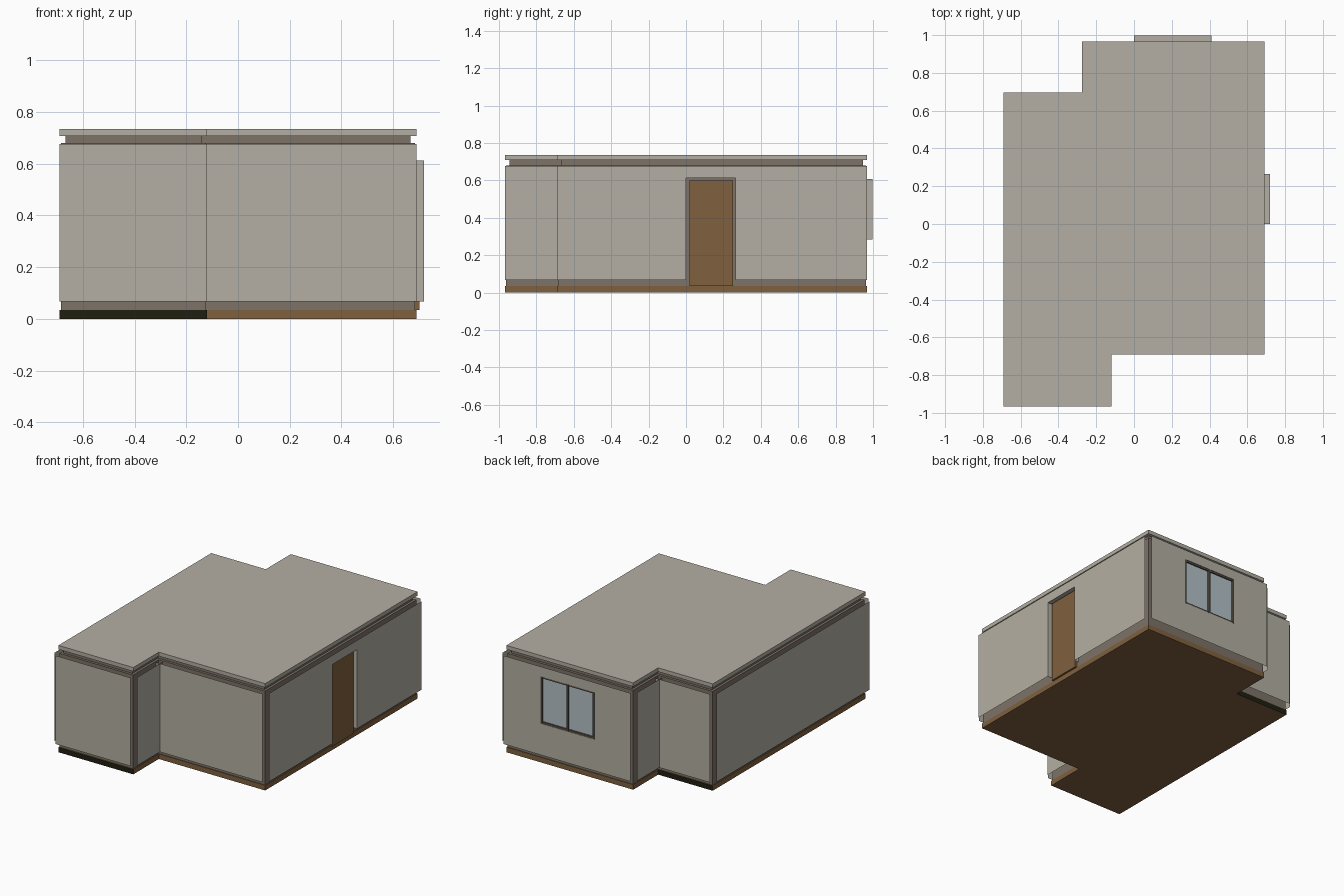
import bpy, bmesh
from mathutils import Vector

if "Cube" in bpy.data.objects:
    bpy.data.objects.remove(bpy.data.objects["Cube"])


def material(name, hexa):
    m = bpy.data.materials.new(name)
    srgb = [int(hexa[i:i + 2], 16) / 255 for i in (0, 2, 4)]
    m.diffuse_color = [c / 12.92 if c < 0.04 else ((c + 0.055) / 1.055) ** 2.4 for c in srgb] + [1]
    m.use_nodes = True
    m.node_tree.nodes["Principled BSDF"].inputs["Base Color"].default_value = m.diffuse_color
    return m


PLASTER = material("warm grey plaster", "b4afa3")
TRIM = material("grey brown trim", "7d7368")
WOOD = material("brown wood", "80613f")
DARK = material("dark olive", "1f1f10")
GLASS = material("pale blue glass", "b4c1c7")
FRAME = material("dark window frame", "5c5348")

# Stepped footprint, counter-clockwise from the front left corner
PLAN = [Vector(p) for p in [(-.69, -.967), (-.12, -.967), (-.12, -.69), (.69, -.69),
                            (.69, .967), (-.275, .967), (-.275, .695), (-.69, .695)]]
N = len(PLAN)
OFFSET = 0.03      # gap between inner walls and outer panels
Z0, Z1 = 0.068, 0.676


def direction(i):
    return (PLAN[(i + 1) % N] - PLAN[i]).normalized()


def outward(i):
    d = direction(i)
    return Vector((d.y, -d.x))


def finish(name, bm, *mats):
    me = bpy.data.meshes.new(name)
    bm.to_mesh(me)
    bm.free()
    ob = bpy.data.objects.new(name, me)
    bpy.context.collection.objects.link(ob)
    for m in mats:
        me.materials.append(m)
    return ob


def prism(name, inset, z0, z1, *mats):
    bm = bmesh.new()
    pts = [PLAN[i] - inset * (outward(i) + outward(i - 1)) for i in range(N)]
    f = bm.faces.new([bm.verts.new((p.x, p.y, z0)) for p in pts])
    ext = bmesh.ops.extrude_face_region(bm, geom=[f])["geom"]
    bmesh.ops.translate(bm, vec=(0, 0, z1 - z0),
                        verts=[g for g in ext if isinstance(g, bmesh.types.BMVert)])
    bmesh.ops.recalc_face_normals(bm, faces=bm.faces)
    return finish(name, bm, *mats)


def box(name, lo, hi, mat):
    bm = bmesh.new()
    bmesh.ops.create_cube(bm, size=1)
    for v in bm.verts:
        v.co = [(a + b) / 2 + c * (b - a) for a, b, c in zip(lo, hi, v.co)]
    return finish(name, bm, mat)


def panel(name, i, hole=None):
    """Thin outer wall sheet on footprint side i, with an optional opening and its reveal."""
    d, n = direction(i), outward(i)
    length = (PLAN[(i + 1) % N] - PLAN[i]).length
    bm = bmesh.new()

    def quad(*corners):
        vs = []
        for u, z, depth in corners:
            p = PLAN[i] + d * u + n * depth
            vs.append(bm.verts.new((p.x, p.y, z)))
        bm.faces.new(vs)

    us, zs = {0, length}, {Z0, Z1}
    if hole:
        a, b, c, e = hole
        us |= {a, b}
        zs |= {c, e}
    us, zs = sorted(us), sorted(zs)
    for u0, u1 in zip(us, us[1:]):
        for z0, z1 in zip(zs, zs[1:]):
            if hole and u0 == a and z0 == c:
                continue
            quad((u0, z0, OFFSET), (u1, z0, OFFSET), (u1, z1, OFFSET), (u0, z1, OFFSET))
    if hole:
        ring = [(a, c), (a, e), (b, e), (b, c)]
        for k in range(4):
            (p, q), (r, s) = ring[k], ring[(k + 1) % 4]
            if q == s == Z0:
                continue       # doorway is open at the bottom
            quad((p, q, OFFSET), (r, s, OFFSET), (r, s, -.005), (p, q, -.005))
    bmesh.ops.remove_doubles(bm, verts=bm.verts, dist=1e-5)
    return finish(name, bm, PLASTER)


# Floor slab, with dark ends on the left part
floor = prism("floor_slab", 0, 0, 0.035, WOOD, DARK)
for f in floor.data.polygons:
    if abs(f.normal.y) > 0.9 and f.center.x < -0.3:
        f.material_index = 1

# Inner walls, cornice and flat roof
prism("inner_walls", 0.005, 0.035, 0.68, TRIM)
prism("cornice", 0.022, 0.68, 0.708, TRIM)
prism("roof_slab", 0, 0.708, 0.735, PLASTER)

# Outer wall panels; side 3 has the doorway, side 4 the window
openings = {3: (.69, .955, Z0, .612), 4: (.28, .69, .285, .608)}
for i in range(N):
    panel(f"wall_panel_{i + 1}", i, openings.get(i))

# Door
box("door", (.68, .02, .035), (.703, .25, .6), WOOD)

# Window: two panes and a dark frame with a central bar
box("window_glass", (0, .965, .285), (.41, .985, .608), GLASS)
for k, x in enumerate((0, .2, .398)):
    box(f"window_upright_{k + 1}", (x, .97, .285), (x + .012, .998, .608), FRAME)
for k, z in enumerate((.285, .596)):
    box(f"window_rail_{k + 1}", (0, .97, z), (.41, .994, z + .012), FRAME)
